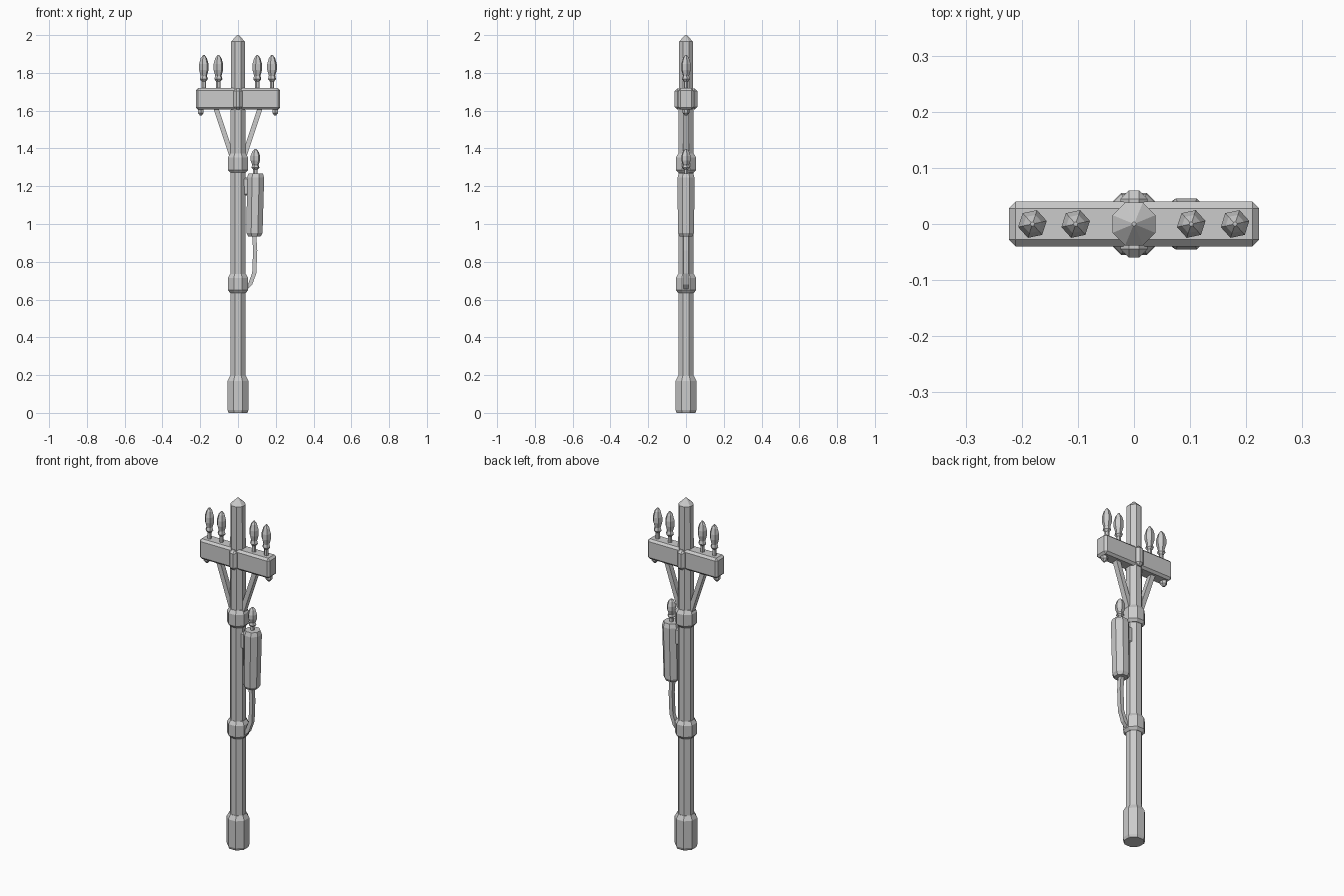
import bpy, math
from mathutils import Vector

if "Cube" in bpy.data.objects:
    bpy.data.objects.remove(bpy.data.objects["Cube"])

grey = bpy.data.materials.new("plain_grey")
grey.diffuse_color = (0.6, 0.6, 0.6, 1)
grey.use_nodes = True
grey.node_tree.nodes["Principled BSDF"].inputs["Base Color"].default_value = grey.diffuse_color


def make(name, verts, faces):
    me = bpy.data.meshes.new(name)
    me.from_pydata(verts, [], faces)
    me.materials.append(grey)
    ob = bpy.data.objects.new(name, me)
    bpy.context.collection.objects.link(ob)
    return ob


def lathe(name, profile, x=0.0, sides=8, turn=0.5, lean=0.0):
    """Flat-sided turned part; profile is (radius, z), lean shifts x per unit of z."""
    verts, faces = [], []
    z0 = profile[0][1]
    for r, z in profile:
        for i in range(sides):
            a = 2 * math.pi * (i + turn) / sides
            verts.append((x + lean * (z - z0) + r * math.cos(a), r * math.sin(a), z))
    for k in range(len(profile) - 1):
        for i in range(sides):
            j = (i + 1) % sides
            faces.append((k * sides + i, k * sides + j, (k + 1) * sides + j, (k + 1) * sides + i))
    n = len(profile) - 1
    faces.append(tuple(reversed(range(sides))))
    faces.append(tuple(n * sides + i for i in range(sides)))
    return make(name, verts, faces)


def box(name, lo, hi, bevel=0.0):
    v = [(x, y, z) for x in (lo[0], hi[0]) for y in (lo[1], hi[1]) for z in (lo[2], hi[2])]
    f = [(0, 1, 3, 2), (4, 6, 7, 5), (0, 4, 5, 1), (2, 3, 7, 6), (0, 2, 6, 4), (1, 5, 7, 3)]
    ob = make(name, v, f)
    if bevel:
        m = ob.modifiers.new("bevel", 'BEVEL')
        m.width, m.segments = bevel, 1
    return ob


def bar(name, pts, w, d):
    """Rectangular strip following points in the x-z plane."""
    p = [Vector((a, 0, b)) for a, b in pts]
    verts, faces = [], []
    for i, q in enumerate(p):
        t = (p[min(i + 1, len(p) - 1)] - p[max(i - 1, 0)]).normalized()
        s = Vector((t.z, 0, -t.x)) * w / 2
        y = Vector((0, d / 2, 0))
        verts += [q - s - y, q + s - y, q + s + y, q - s + y]
    for k in range(len(p) - 1):
        for i in range(4):
            j = (i + 1) % 4
            faces.append((4 * k + i, 4 * k + j, 4 * k + 4 + j, 4 * k + 4 + i))
    e = 4 * (len(p) - 1)
    faces += [(3, 2, 1, 0), (e, e + 1, e + 2, e + 3)]
    return make(name, verts, faces)


def insulator(name, x, z, h):
    prof = [(0.012, -0.1), (0.012, 0.2), (0.022, 0.27), (0.017, 0.37),
            (0.026, 0.55), (0.026, 0.72), (0.017, 0.9), (0.004, 1.0)]
    lathe(name, [(r, z + h * t) for r, t in prof], x, 6, 0.2)


# Pole, foot and collars
lathe("pole", [(0.044, 0.1), (0.042, 1.3), (0.041, 1.965), (0.004, 2.0)])
lathe("foot", [(0.054, 0.0), (0.06, 0.015), (0.06, 0.17), (0.046, 0.195)])
for name, z0, z1 in (("lower_collar", 0.635, 0.735), ("upper_collar", 1.272, 1.372)):
    lathe(name, [(0.045, z0), (0.058, z0 + 0.015), (0.058, z1 - 0.02), (0.045, z1)])

# Crossarm with centre strap
box("crossarm", (-0.223, -0.04, 1.605), (0.223, 0.04, 1.72), 0.012)
box("crossarm_strap", (-0.024, -0.06, 1.605), (0.024, 0.06, 1.718), 0.015)

# Braces and end bolts
for side, s in (("left", -1), ("right", 1)):
    bar(side + "_brace", [(s * 0.118, 1.615), (s * 0.028, 1.345)], 0.026, 0.03)
    lathe(side + "_end_bolt", [(0.006, 1.575), (0.018, 1.588), (0.018, 1.62)], s * 0.197, 6)

# Crossarm insulators
for i, x in enumerate((-0.181, -0.104, 0.102, 0.18)):
    insulator("insulator_%d" % (i + 1), x, 1.72, 0.175)

# Transformer can with its insulator and bracket
lathe("transformer_can", [(0.036, 0.935), (0.046, 0.952), (0.049, 1.245), (0.041, 1.268)],
      0.087, 8, 0.5, 0.02)
insulator("transformer_insulator", 0.092, 1.262, 0.135)
box("transformer_bracket", (0.02, -0.022, 1.15), (0.065, 0.022, 1.245), 0.008)

# Cable from can to lower collar
bar("cable", [(0.085, 0.95), (0.091, 0.86), (0.086, 0.74), (0.066, 0.685), (0.03, 0.648)], 0.022, 0.024)
